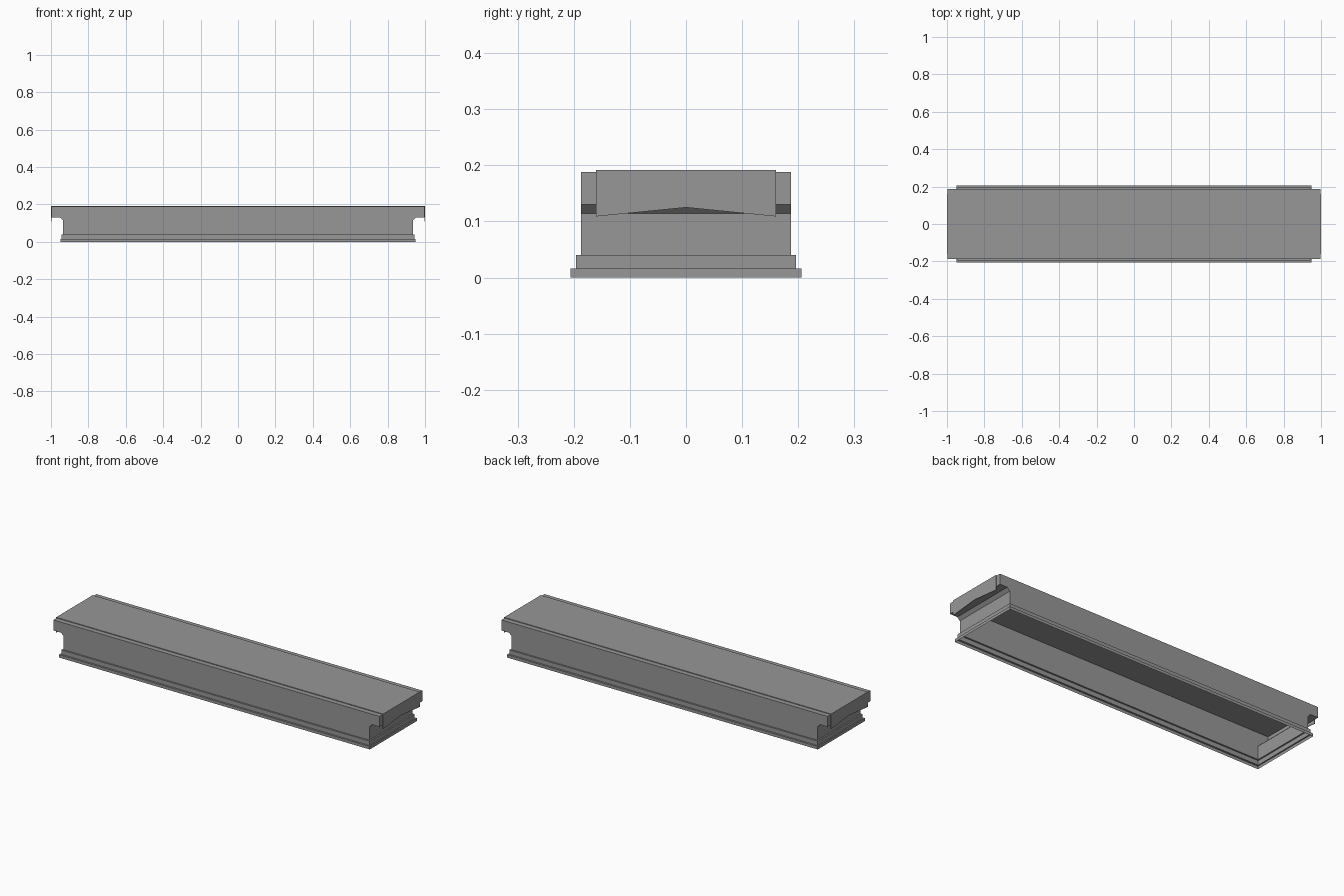
import bpy, bmesh

if "Cube" in bpy.data.objects:
    bpy.data.objects.remove(bpy.data.objects["Cube"])

grey = bpy.data.materials.new("dark_grey")
grey.diffuse_color = (0.31, 0.31, 0.31, 1)
grey.use_nodes = True
grey.node_tree.nodes["Principled BSDF"].inputs["Base Color"].default_value = grey.diffuse_color


def finish(name, bm):
    bmesh.ops.recalc_face_normals(bm, faces=bm.faces)
    me = bpy.data.meshes.new(name)
    bm.to_mesh(me)
    bm.free()
    me.materials.append(grey)
    ob = bpy.data.objects.new(name, me)
    bpy.context.collection.objects.link(ob)
    return ob


def bridge(bm, a, b, closed=True):
    n = len(a)
    for i in range(n if closed else n - 1):
        j = (i + 1) % n
        bm.faces.new((a[i], a[j], b[j], b[i]))


def box(name, x0, x1, y, z0, z1):
    bm = bmesh.new()
    lo, hi = ([bm.verts.new((px, py, z)) for px, py in
               ((x0, -y), (x1, -y), (x1, y), (x0, y))] for z in (z0, z1))
    bridge(bm, lo, hi)
    bm.faces.new(lo)
    bm.faces.new(hi)
    return finish(name, bm)


W = 0.187      # half width of the body
TOP = 0.188
LIP = 0.997    # half length of the overhanging ends

# Body: thin hollow shell, open underneath, with a chamfer below each end lip
right = [(0.935, 0.04), (0.935, 0.114), (0.951, 0.13), (LIP, 0.13), (LIP, TOP)]
profile = right + [(-x, z) for x, z in reversed(right)]
bm = bmesh.new()
front = [bm.verts.new((x, -W, z)) for x, z in profile]
back = [bm.verts.new((x, W, z)) for x, z in profile]
bridge(bm, front, back, closed=False)
bm.faces.new(front)
bm.faces.new(back)
finish("body_shell", bm)

# Base: two stepped rims flaring outward, open through the middle
bm = bmesh.new()
steps = [(0.935, W, 0.04), (0.943, 0.196, 0.04), (0.943, 0.196, 0.016),
         (0.95, 0.206, 0.016), (0.95, 0.206, 0.0)]
rings = [[bm.verts.new((sx * x, sy * y, z)) for sx, sy in
          ((-1, -1), (1, -1), (1, 1), (-1, 1))] for x, y, z in steps]
for a, b in zip(rings, rings[1:]):
    bridge(bm, a, b)
finish("stepped_base", bm)

# Top panel: slightly raised, narrower than the body
box("top_panel", -1.0, 1.0, 0.16, TOP, 0.192)

# End plates: thin facings with a shallow peaked lower edge
edge = [(-0.16, 0.109), (0, 0.125), (0.16, 0.109), (0.16, TOP), (-0.16, TOP)]
for side, name in ((1, "right_end_plate"), (-1, "left_end_plate")):
    bm = bmesh.new()
    inner, outer = ([bm.verts.new((side * x, y, z)) for y, z in edge]
                    for x in (LIP, 1.0))
    bridge(bm, inner, outer)
    bm.faces.new(inner)
    bm.faces.new(outer)
    finish(name, bm)
